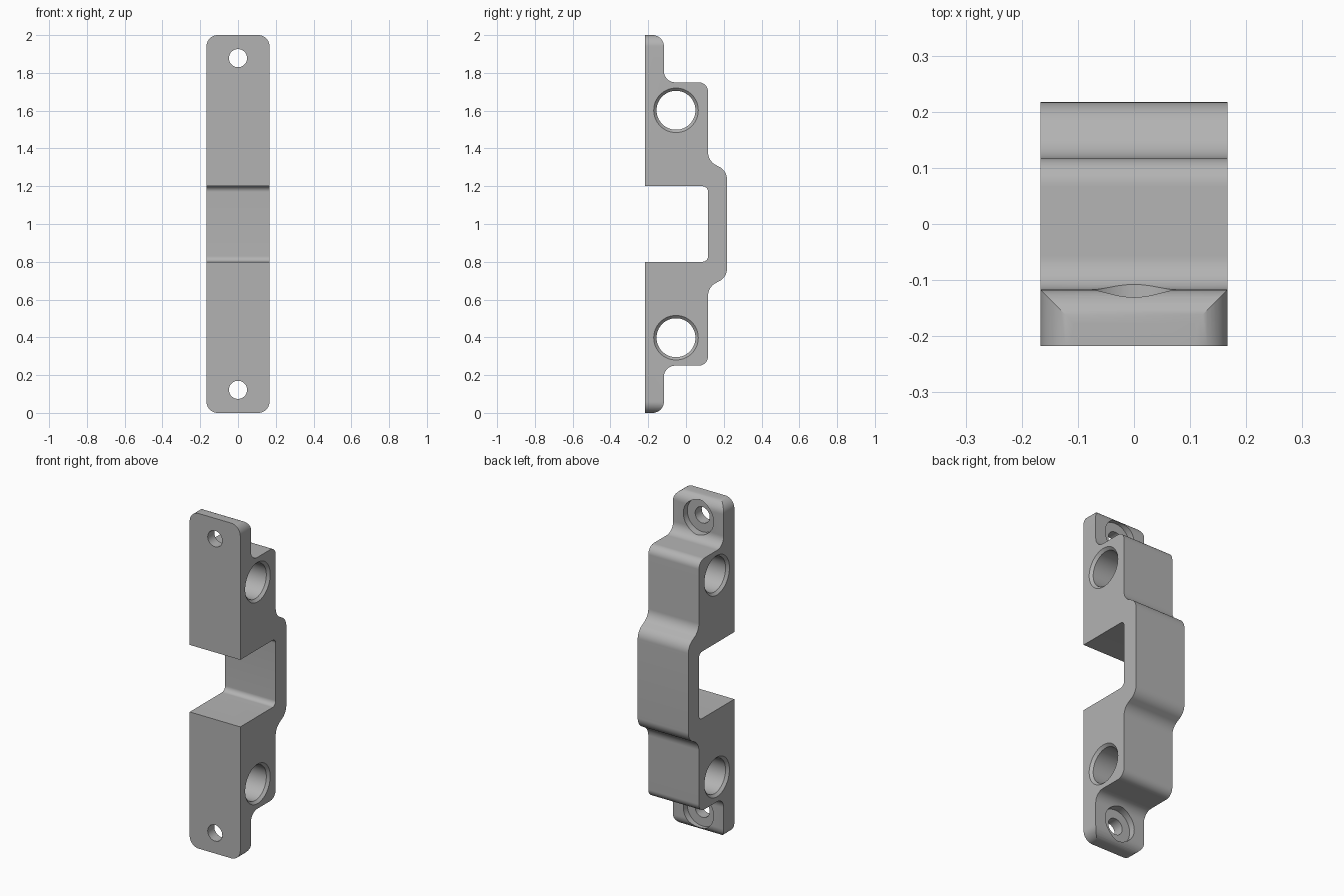
import bpy, bmesh, math
from mathutils import Vector, Matrix

old = bpy.data.objects.get("Cube")
if old:
    bpy.data.objects.remove(old, do_unlink=True)

HALF = 0.167      # half width in x
FRONT = -0.217    # front face in y

grey = bpy.data.materials.new("plain_grey")
grey.use_nodes = True
grey.diffuse_color = (0.45, 0.45, 0.45, 1)
grey.node_tree.nodes["Principled BSDF"].inputs["Base Color"].default_value = grey.diffuse_color


def rounded(corners, steps=12):
    """Outline of (u, v, radius) corners with true arcs at each corner."""
    out = []
    for i, (u, v, r) in enumerate(corners):
        p = Vector((u, v))
        if r == 0:
            out.append(p)
            continue
        a = (Vector(corners[i - 1][:2]) - p).normalized()
        b = (Vector(corners[(i + 1) % len(corners)][:2]) - p).normalized()
        half = a.angle(b) / 2
        centre = p + (a + b).normalized() * r / math.sin(half)
        start = p + a * r / math.tan(half) - centre
        end = p + b * r / math.tan(half) - centre
        turn = math.atan2(start.x * end.y - start.y * end.x, start.dot(end))
        out += [centre + Matrix.Rotation(turn * k / steps, 2) @ start for k in range(steps + 1)]
    return out


def make(name, bm):
    bmesh.ops.recalc_face_normals(bm, faces=bm.faces)
    mesh = bpy.data.meshes.new(name)
    bm.to_mesh(mesh)
    bm.free()
    mesh.materials.append(grey)
    obj = bpy.data.objects.new(name, mesh)
    bpy.context.collection.objects.link(obj)
    return obj


def prism(name, outline, place, shift):
    bm = bmesh.new()
    face = bm.faces.new([bm.verts.new(place(*p)) for p in outline])
    new = bmesh.ops.extrude_face_region(bm, geom=[face])["geom"]
    bmesh.ops.translate(bm, vec=shift, verts=[g for g in new if isinstance(g, bmesh.types.BMVert)])
    return make(name, bm)


def lathe(name, profile, place, count=64):
    """Closed turned solid from (position along axis, radius) pairs."""
    bm = bmesh.new()
    angles = [2 * math.pi * k / count for k in range(count)]
    rings = [[bm.verts.new(place(t, r * math.cos(a), r * math.sin(a))) for a in angles]
             for t, r in profile]
    for lo, hi in zip(rings, rings[1:]):
        for k in range(count):
            n = (k + 1) % count
            bm.faces.new((lo[k], lo[n], hi[n], hi[k]))
    bm.faces.new(rings[0])
    bm.faces.new(rings[-1])
    return make(name, bm)


def combine(target, tool, operation):
    mod = target.modifiers.new(operation, 'BOOLEAN')
    mod.operation, mod.solver, mod.object = operation, 'EXACT', tool
    bpy.context.view_layer.objects.active = target
    bpy.ops.object.modifier_apply(modifier=mod.name)
    bpy.data.objects.remove(tool, do_unlink=True)


# Stepped side profile: upper half, mirrored about mid height
upper = [(0.117, 1.2, 0.03), (FRONT, 1.2, 0), (FRONT, 2, 0), (-0.117, 2, 0.06),
         (-0.117, 1.75, 0.06), (0.117, 1.75, 0.05), (0.117, 1.335, 0.075), (0.217, 1.28, 0.075)]
lower = [(y, 2 - z, r) for y, z, r in reversed(upper)]
bracket = prism("bracket", rounded(upper + lower),
                lambda y, z: (-HALF, y, z), (2 * HALF, 0, 0))

# Rounded end corners, as seen from the front
plate = [(-HALF, 0, 0.06), (HALF, 0, 0.06), (HALF, 2, 0.06), (-HALF, 2, 0.06)]
combine(bracket, prism("corner_cutter", rounded(plate), lambda x, z: (x, -0.3, z), (0, 0.6, 0)),
        'INTERSECT')

# Chamfered cross holes and counterbored mounting holes, top and bottom
cross = [(-0.2, 0.151), (-0.152, 0.103), (0.152, 0.103), (0.2, 0.151)]
mount = [(-0.3, 0.048), (-0.155, 0.048), (-0.155, 0.1), (0.0, 0.1)]
for side in (1, -1):
    z0, z1 = 1 + side * 0.602, 1 + side * 0.878
    combine(bracket, lathe("cross_cutter", cross, lambda t, a, b: (t, a - 0.053, b + z0)), 'DIFFERENCE')
    combine(bracket, lathe("mount_cutter", mount, lambda t, a, b: (a, t, b + z1)), 'DIFFERENCE')

bpy.ops.object.select_all(action='DESELECT')
bracket.select_set(True)
bpy.context.view_layer.objects.active = bracket
bpy.ops.object.shade_smooth_by_angle(angle=math.radians(25))
